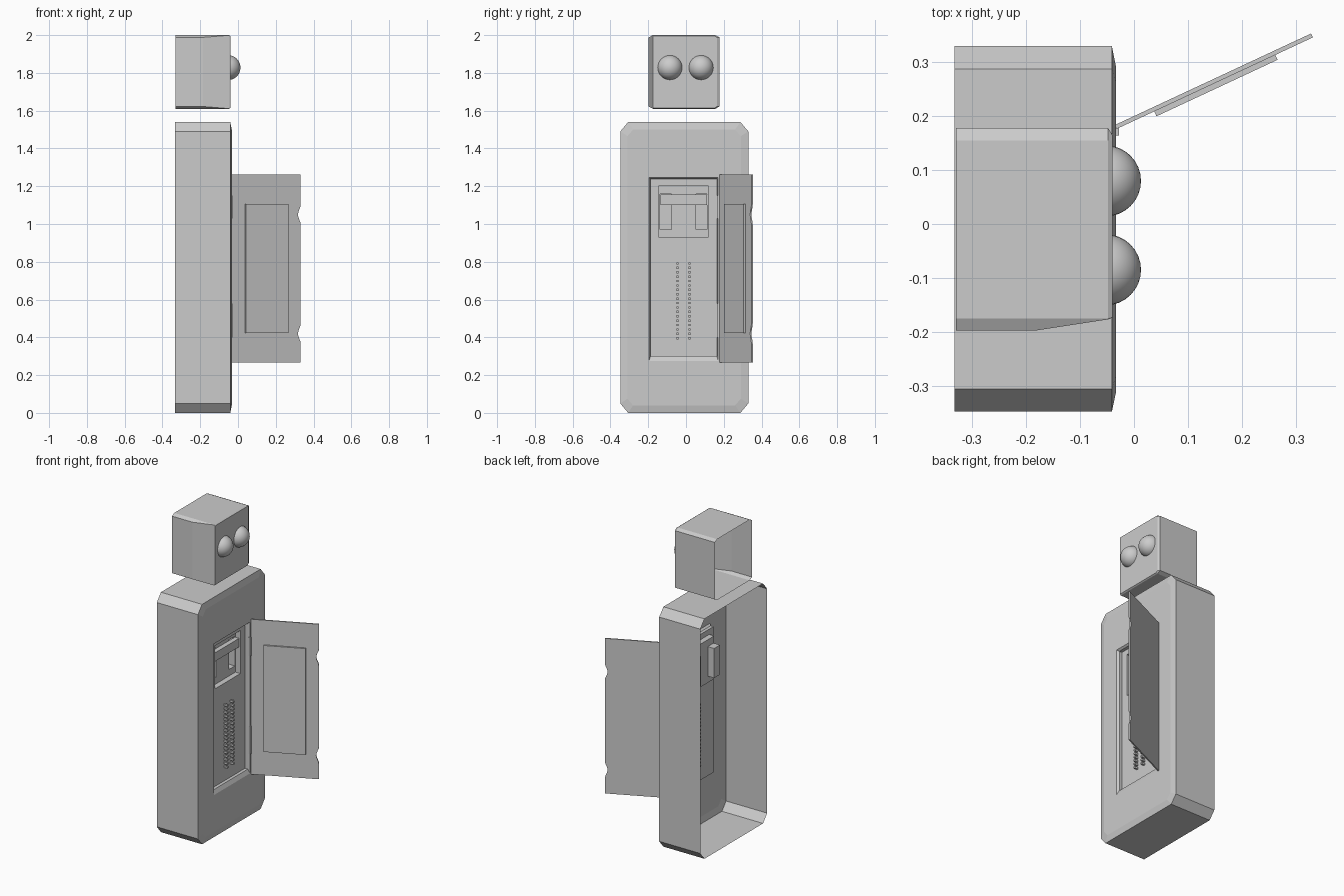
import bpy, bmesh, math
from mathutils import Matrix

cube = bpy.data.objects.get("Cube")
if cube:
    bpy.data.objects.remove(cube, do_unlink=True)

grey = bpy.data.materials.new("plain_grey")
grey.use_nodes = True
colour = (0.6, 0.6, 0.6, 1)
grey.diffuse_color = colour
grey.node_tree.nodes["Principled BSDF"].inputs["Base Color"].default_value = colour


def finish(name, bm, smooth=False):
    bmesh.ops.remove_doubles(bm, verts=bm.verts, dist=0.0001)
    mesh = bpy.data.meshes.new(name)
    for f in bm.faces:
        f.smooth = smooth
    bm.to_mesh(mesh)
    bm.free()
    mesh.materials.append(grey)
    obj = bpy.data.objects.new(name, mesh)
    bpy.context.collection.objects.link(obj)
    return obj


def ring(x, y0, y1, z0, z1, cy=0.0, cz=0.0, left=None):
    """Chamfered rectangle facing +x; left overrides the chamfer at y0."""
    ly, lz = left if left else (cy, cz)
    return [(x, y0 + ly, z0), (x, y1 - cy, z0), (x, y1, z0 + cz), (x, y1, z1 - cz),
            (x, y1 - cy, z1), (x, y0 + ly, z1), (x, y0, z1 - lz), (x, y0, z0 + lz)]


def loft(bm, rings, cap=False):
    loops = [[bm.verts.new(p) for p in r] for r in rings]
    for a, b in zip(loops, loops[1:]):
        for i in range(len(a)):
            j = (i + 1) % len(a)
            bm.faces.new((a[i], a[j], b[j], b[i]))
    if cap:
        bm.faces.new(loops[-1])


def add_box(bm, x0, x1, y0, y1, z0, z1):
    size = Matrix.Diagonal((x1 - x0, y1 - y0, z1 - z0, 1))
    place = Matrix.Translation(((x0 + x1) / 2, (y0 + y1) / 2, (z0 + z1) / 2))
    bmesh.ops.create_cube(bm, size=1, matrix=place @ size)


def box(name, *bounds):
    bm = bmesh.new()
    add_box(bm, *bounds)
    return finish(name, bm)


# Open-backed cabinet shell with a recessed door opening
FACE, PANEL, POCKET, SLOT = -0.033, -0.065, -0.1, -0.145
opening = (-0.196, 0.17, 0.276, 1.247)
inner = (-0.187, 0.163, 0.302, 1.238)
pocket = (-0.143, 0.117, 0.928, 1.204)
bm = bmesh.new()
loft(bm, [
    ring(-0.333, -0.348, 0.33, 0, 1.54, 0.042, 0.05),
    ring(-0.041, -0.348, 0.33, 0, 1.54, 0.042, 0.05),
    ring(FACE, -0.31, 0.29, 0.04, 1.5, 0.03, 0.035),
    ring(FACE, *opening),
    ring(-0.045, *inner),
    ring(PANEL, *inner),
    ring(PANEL, *pocket),
    ring(POCKET, *pocket),
])
finish("cabinet_shell", bm)

# Back plate of the pocket, with two deep slots
ys = [pocket[0], -0.137, -0.078, 0.054, 0.111, pocket[1]]
zs = [pocket[2], 0.97, 1.16, pocket[3]]
bm = bmesh.new()
for i in range(len(ys) - 1):
    for k in range(len(zs) - 1):
        cell = (ys[i], ys[i + 1], zs[k], zs[k + 1])
        if k == 1 and i in (1, 3):
            loft(bm, [ring(POCKET, *cell), ring(SLOT, *cell)], cap=True)
        else:
            y0, y1, z0, z1 = cell
            bm.faces.new([bm.verts.new((POCKET, y, z)) for y, z in
                          ((y0, z0), (y1, z0), (y1, z1), (y0, z1))])
finish("pocket_plate", bm)

# Bracket across the pocket
box("bracket_bar", -0.1, -0.07, -0.135, 0.111, 1.1, 1.155)
box("bracket_block", -0.1, -0.08, -0.09, 0.063, 1.1, 1.14)

# Two columns of small pins
bm = bmesh.new()
for y in (-0.045, 0.018):
    for n in range(18):
        z = 0.395 + n * 0.0233
        add_box(bm, PANEL - 0.005, -0.04, y - 0.006, y + 0.006, z - 0.006, z + 0.006)
finish("pins", bm)

# Open door with two finger notches in its free edge
WIDTH, LOW, HIGH = 0.402, 0.268, 1.263
outline = [(0, HIGH), (0, LOW), (WIDTH, LOW)]
for centre in (0.42, 1.05):
    for n in range(9):
        t = n / 4 - 1
        dip = 0.008 * (1 + math.cos(math.pi * t))
        outline.append((WIDTH - dip, centre + 0.055 * t))
outline.append((WIDTH, HIGH))
bm = bmesh.new()
front = bm.faces.new([bm.verts.new((u, -0.004, z)) for u, z in outline])
grown = bmesh.ops.extrude_face_region(bm, geom=[front], use_keep_orig=True)
bmesh.ops.translate(bm, vec=(0, 0.008, 0),
                    verts=[v for v in grown["geom"] if isinstance(v, bmesh.types.BMVert)])
bmesh.ops.recalc_face_normals(bm, faces=bm.faces)
door = finish("door", bm)
door_panel = box("door_panel", 0.077, 0.325, -0.014, -0.003, 0.422, 1.105)
for part in (door, door_panel):
    part.location = (-0.034, 0.18, 0)
    part.rotation_euler.z = math.radians(25)

# Hinges
for name, z0, z1 in (("lower_hinge", 0.4, 0.58), ("upper_hinge", 1.03, 1.15)):
    box(name, -0.045, -0.028, 0.164, 0.18, z0, z1)

# Open-backed head, its right side tapering towards the face
bm = bmesh.new()
loft(bm, [
    ring(-0.33, -0.198, 0.178, 1.61, 2, 0.023, 0.012),
    ring(-0.185, -0.198, 0.178, 1.61, 2, 0.023, 0.012),
    ring(-0.048, -0.177, 0.178, 1.61, 2, 0.023, 0.012, left=(0.002, 0.001)),
    ring(-0.04, -0.174, 0.165, 1.615, 1.995, 0.012, 0.008, left=(0.002, 0.001)),
], cap=True)
finish("head", bm)

# Dome eyes
for name, y in (("right_eye", -0.085), ("left_eye", 0.08)):
    bm = bmesh.new()
    bmesh.ops.create_uvsphere(bm, u_segments=32, v_segments=16, radius=0.066,
                              matrix=Matrix.Translation((-0.053, y, 1.828))
                              @ Matrix.Rotation(math.pi / 2, 4, "Y"))
    bmesh.ops.delete(bm, geom=[v for v in bm.verts if v.co.x < -0.06], context="VERTS")
    finish(name, bm, smooth=True)
